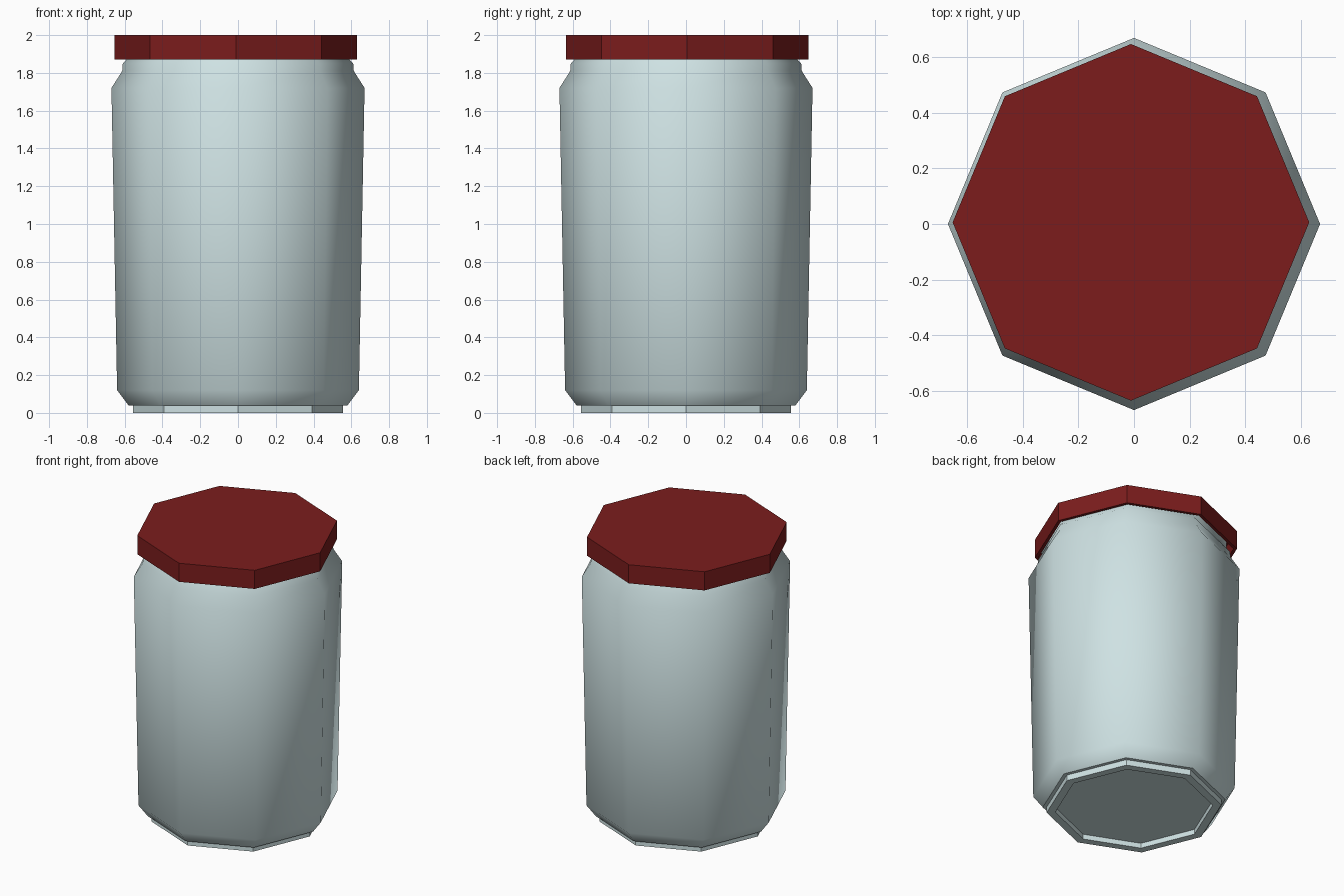
import bpy, bmesh, math

if "Cube" in bpy.data.objects:
    bpy.data.objects.remove(bpy.data.objects["Cube"])

SIDES = 8


def lathe(name, profile, color, smooth_range=None, centre=(0, 0)):
    """Spin an (r, z) profile round z with 8 sides, capping both ends."""
    bm = bmesh.new()
    rings = []
    for r, z in profile:
        rings.append([bm.verts.new((r * math.cos(2 * math.pi * i / SIDES),
                                    r * math.sin(2 * math.pi * i / SIDES), z))
                      for i in range(SIDES)])
    for k in range(len(rings) - 1):
        a, b = rings[k], rings[k + 1]
        for i in range(SIDES):
            j = (i + 1) % SIDES
            f = bm.faces.new((a[i], a[j], b[j], b[i]))
            f.smooth = bool(smooth_range) and smooth_range[0] <= k < smooth_range[1]
    bm.faces.new(rings[0][::-1])
    bm.faces.new(rings[-1])
    bmesh.ops.recalc_face_normals(bm, faces=bm.faces)
    me = bpy.data.meshes.new(name)
    bm.to_mesh(me)
    bm.free()
    ob = bpy.data.objects.new(name, me)
    ob.location = (centre[0], centre[1], 0)
    bpy.context.collection.objects.link(ob)
    mat = bpy.data.materials.new(name + "_colour")
    mat.diffuse_color = (*color, 1)
    mat.use_nodes = True
    mat.node_tree.nodes["Principled BSDF"].inputs["Base Color"].default_value = mat.diffuse_color
    me.materials.append(mat)
    return ob


# Glass jar: recessed base, foot ring, tapered wall, shoulder and neck
lathe("jar", [(0.50, 0.035), (0.50, 0), (0.555, 0), (0.555, 0.04), (0.58, 0.04),
              (0.64, 0.12), (0.67, 1.72), (0.613, 1.81), (0.61, 1.85),
              (0.59, 1.87), (0.585, 1.95)],
      (0.62, 0.76, 0.77), smooth_range=(4, 10))

# Lid: hollow cap set slightly off centre
lathe("lid", [(0.62, 1.97), (0.62, 1.87), (0.642, 1.87), (0.642, 2.0)],
      (0.2, 0.012, 0.012), centre=(-0.011, 0.006))
